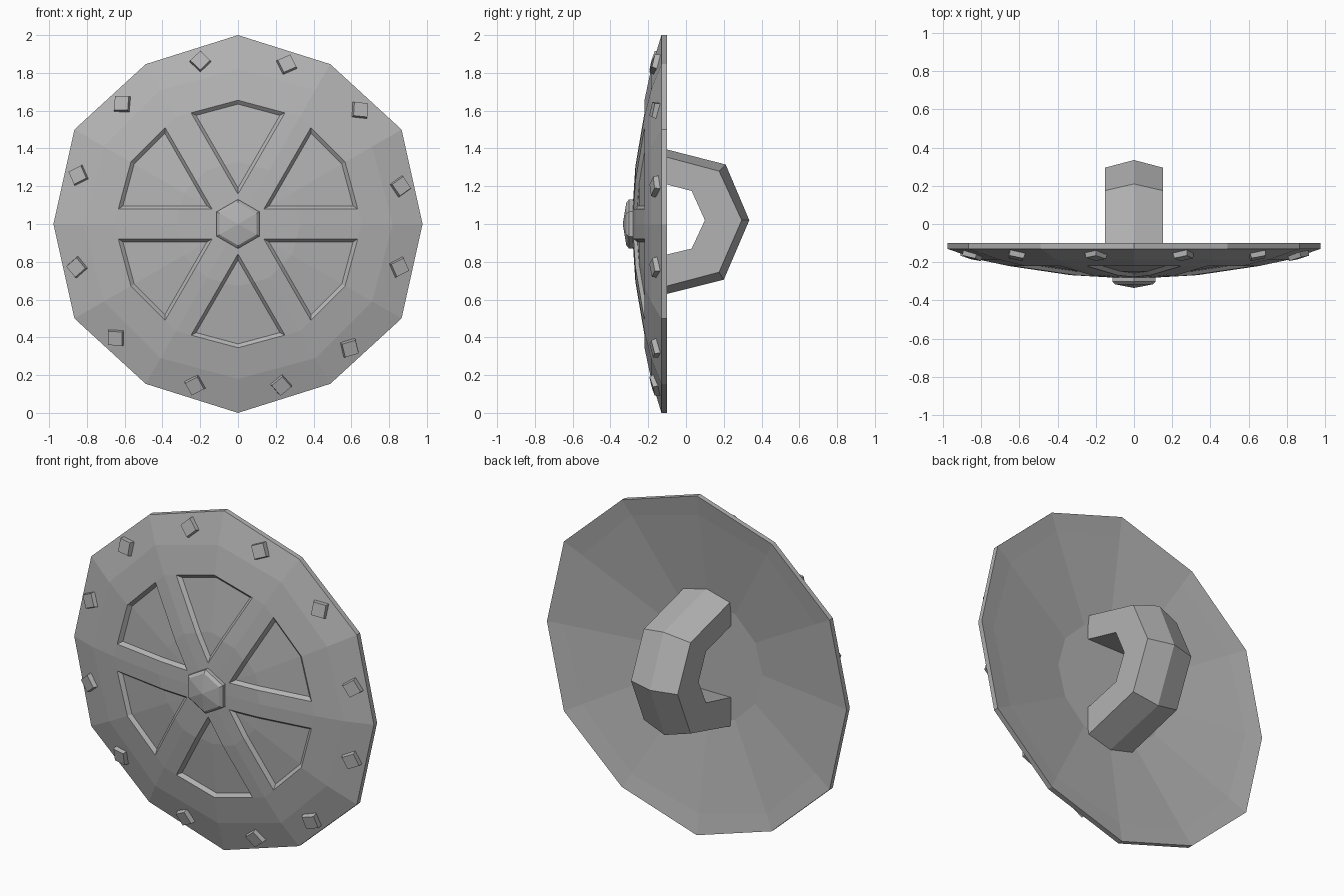
import bpy, bmesh
from math import sin, cos, radians, atan2, hypot, pi
from mathutils import Vector, Matrix

cube = bpy.data.objects.get("Cube")
if cube:
    bpy.data.objects.remove(cube, do_unlink=True)

metal = bpy.data.materials.new("grey metal")
metal.use_nodes = True
GREY = (0.45, 0.45, 0.45, 1)
metal.diffuse_color = GREY
metal.node_tree.nodes["Principled BSDF"].inputs["Base Color"].default_value = GREY


def finish(name, bm):
    bmesh.ops.recalc_face_normals(bm, faces=bm.faces)
    mesh = bpy.data.meshes.new(name)
    bm.to_mesh(mesh)
    bm.free()
    mesh.materials.append(metal)
    obj = bpy.data.objects.new(name, mesh)
    bpy.context.collection.objects.link(obj)
    return obj


def polar(r, y, angle):
    return Vector((r * cos(angle), y, 1 + r * sin(angle)))


def bridge(bm, a, b):
    n = len(a)
    for i in range(n):
        bm.faces.new((a[i], a[(i + 1) % n], b[(i + 1) % n], b[i]))


def lathe(bm, profile, sides, start=0.0, rim=lambda r, i: r):
    """Turn (radius, y) rings around the centre axis; returns the rings."""
    return [[bm.verts.new(polar(rim(r, i), y, start + i * 2 * pi / sides))
             for i in range(sides)] for r, y in profile]


def fan(bm, ring, y):
    tip = bm.verts.new((0, y, 1))
    for i in range(len(ring)):
        bm.faces.new((ring[i], ring[(i + 1) % len(ring)], tip))


# Shield body: twelve-sided shell with a slightly uneven rim
PANEL_R, SPOKE = 0.655, 0.079
profile = [(0.36, -0.20), (0.88, -0.12), (1, -0.10), (1, -0.13),
           (0.82, -0.185), (PANEL_R, -0.22), (0.33, -0.268)]
bm = bmesh.new()
rings = lathe(bm, profile, 12,
              rim=lambda r, i: r * 0.977 if r == 1 and i % 2 == 0 else r)
for a, b in zip(rings, rings[1:]):
    bridge(bm, a, b)
bm.faces.new(rings[0])
fan(bm, rings[-1], -0.287)
bmesh.ops.recalc_face_normals(bm, faces=bm.faces)


def inner_front(f):
    c = f.calc_center_median()
    return c.y < -0.215 and f.normal.y < 0 and hypot(c.x, c.z - 1) < PANEL_R


# Cut the spoke edges into the front, then sink the six panels between them
for k in range(3):
    normal = Vector((-sin(k * pi / 3), 0, cos(k * pi / 3)))
    for side in (-1, 1):
        faces = [f for f in bm.faces if inner_front(f)]
        geom = faces + list({e for f in faces for e in f.edges}) \
            + list({v for f in faces for v in f.verts})
        bmesh.ops.bisect_plane(bm, geom=geom, dist=1e-5, plane_no=normal,
                               plane_co=Vector((0, 0, 1)) + normal * SPOKE * side)


def in_panel(f):
    c = f.calc_center_median()
    r, a = hypot(c.x, c.z - 1), atan2(c.z - 1, c.x)
    off = a - round(a / (pi / 3)) * pi / 3
    return inner_front(f) and abs(r * sin(off)) > SPOKE


bmesh.ops.inset_region(bm, faces=[f for f in bm.faces if in_panel(f)],
                       thickness=0.017, depth=-0.02, use_boundary=True,
                       use_even_offset=True)
finish("shield_body", bm)

# Hexagonal boss in the middle
bm = bmesh.new()
rings = lathe(bm, [(0.13, -0.26), (0.13, -0.302), (0.113, -0.316)], 6, pi / 6)
bridge(bm, rings[0], rings[1])
bridge(bm, rings[1], rings[2])
bm.faces.new(rings[0])
fan(bm, rings[-1], -0.335)
finish("centre_boss", bm)

# Rivets around the rim: position angle and twist in degrees
rivets = [(13, 35), (43, -5), (73, 25), (103, 45), (134, -3), (163, 25),
          (195, 40), (223, -2), (255, 28), (285, 40), (312, 15), (345, 25)]
for n, (angle, twist) in enumerate(rivets):
    a = radians(angle)
    out = Vector((0.29 * cos(a), -1, 0.29 * sin(a))).normalized()
    bm = bmesh.new()
    bmesh.ops.create_cube(bm, size=1)
    for v in bm.verts:
        taper = 0.074 if v.co.z > 0 else 0.084
        v.co = Vector((v.co.x * taper, v.co.y * taper, v.co.z * 0.03))
    turn = Vector((0, 0, 1)).rotation_difference(out).to_matrix()
    base = Matrix.Rotation(-pi / 2, 3, 'X')
    tilt = Vector((0, -1, 0)).rotation_difference(out).to_matrix()
    spin = Matrix.Rotation(-radians(twist), 3, 'Y')
    flat = Matrix.Rotation(pi / 2, 3, 'X')
    bmesh.ops.transform(bm, matrix=(tilt @ spin @ flat).to_4x4(), verts=bm.verts)
    bmesh.ops.translate(bm, vec=polar(0.885, -0.165, a), verts=bm.verts)
    finish(f"rivet_{n + 1}", bm)

# Grip: ridged C-shaped handle; each station is (ridge, edge, inner) as (y, z)
stations = [((-0.22, 1.425), (-0.22, 1.385), (-0.22, 1.24)),
            ((0.21, 1.315), (0.175, 1.28), (0.03, 1.175)),
            ((0.335, 1.02), (0.295, 1.02), (0.1, 1.02)),
            ((0.20, 0.705), (0.175, 0.745), (0.03, 0.87)),
            ((-0.22, 0.60), (-0.22, 0.64), (-0.22, 0.81))]
HALF = 0.152
bm = bmesh.new()
loops = []
for ridge, edge, inner in stations:
    section = [(-HALF, edge), (0, ridge), (HALF, edge), (HALF, inner), (-HALF, inner)]
    loops.append([bm.verts.new((x, *p)) for x, p in section])
for a, b in zip(loops, loops[1:]):
    bridge(bm, a, b)
bm.faces.new(loops[0])
bm.faces.new(loops[-1])
grip = finish("grip", bm)
